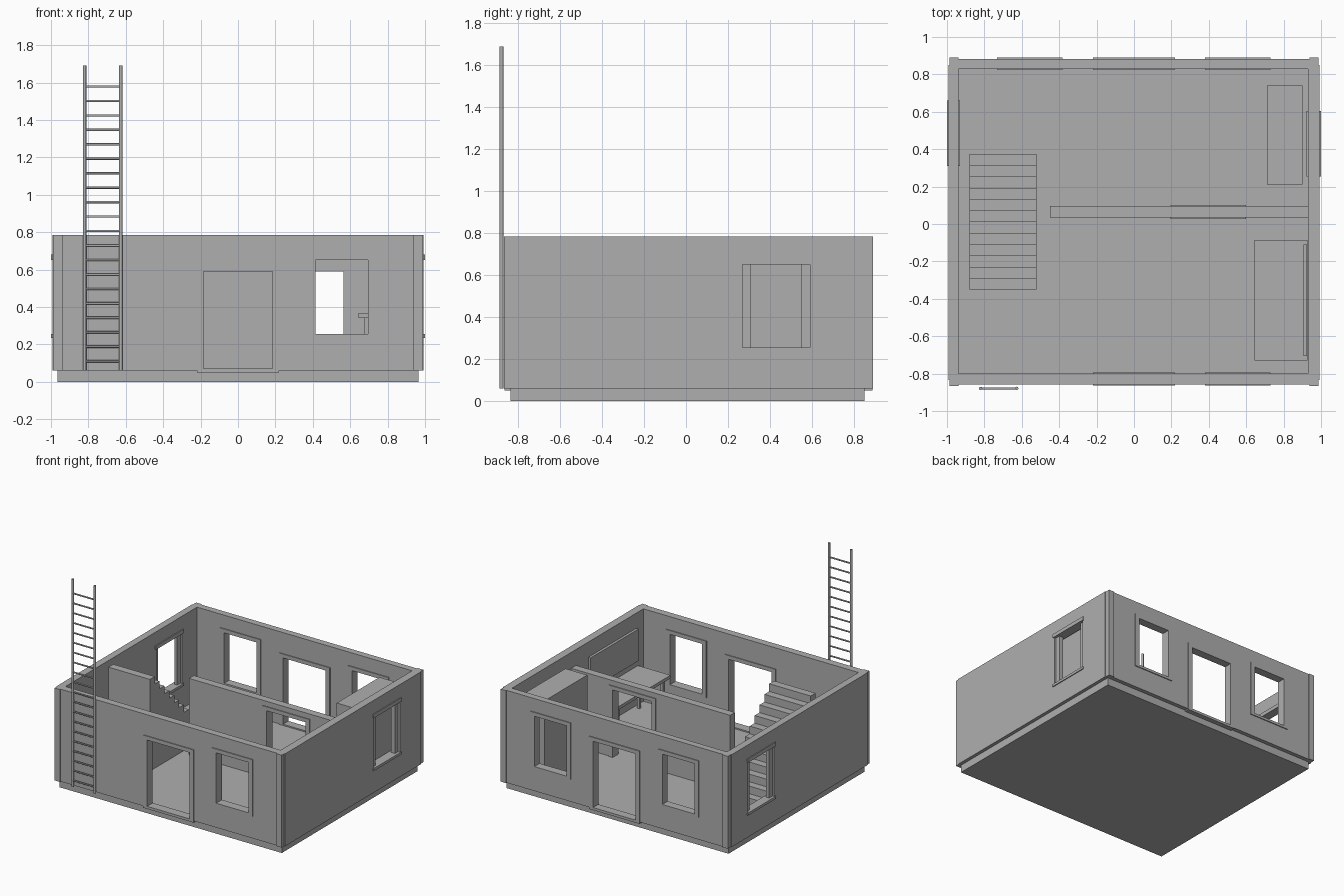
import bpy, bmesh, math
from mathutils import Vector, Matrix

if "Cube" in bpy.data.objects:
    bpy.data.objects.remove(bpy.data.objects["Cube"])

grey = bpy.data.materials.new("plain_grey")
grey.diffuse_color = (0.43, 0.43, 0.43, 1)
grey.use_nodes = True
grey.node_tree.nodes["Principled BSDF"].inputs["Base Color"].default_value = grey.diffuse_color


def finish(name, bm, smooth=False):
    me = bpy.data.meshes.new(name)
    bm.to_mesh(me)
    bm.free()
    me.materials.append(grey)
    ob = bpy.data.objects.new(name, me)
    bpy.context.collection.objects.link(ob)
    if smooth:
        for p in me.polygons:
            p.use_smooth = len(p.vertices) == 4
    return ob


def boxes(name, *items):
    """One object made of boxes, each given as (x0, x1, y0, y1, z0, z1)."""
    bm = bmesh.new()
    for x0, x1, y0, y1, z0, z1 in items:
        m = Matrix.Translation(((x0 + x1) / 2, (y0 + y1) / 2, (z0 + z1) / 2))
        m = m @ Matrix.Diagonal((x1 - x0, y1 - y0, z1 - z0, 1))
        bmesh.ops.create_cube(bm, size=1, matrix=m)
    return finish(name, bm)


def cut(wall, *holes):
    cutter = boxes(wall.name + "_cutter", *holes)
    cutter.hide_render = True
    cutter.hide_viewport = True
    mod = wall.modifiers.new("openings", 'BOOLEAN')
    mod.operation = 'DIFFERENCE'
    mod.solver = 'EXACT'
    mod.object = cutter


FLOOR, TOP = 0.06, 0.785
W0, W1 = 0.255, 0.65          # window opening heights
T = 0.035                     # frame width
LIP = 0.007                   # frame projection

# Foundation slab
boxes("foundation", (-0.965, 0.965, -0.835, 0.85, 0, FLOOR))


def frame(name, a, b, z0, z1, y0, y1, bottom, head=0.03):
    """Opening frame in a wall that runs along x."""
    y0, y1 = y0 - LIP, y1 + LIP
    parts = [(a - T, a, y0, y1, z0, z1), (b, b + T, y0, y1, z0, z1),
             (a - T, b + T, y0, y1, z1, z1 + head)]
    if bottom:
        parts.append((a - T, b + T, y0, y1, z0 - bottom, z0))
    boxes(name, *parts)


def long_wall(name, y0, y1, windows):
    """Front or back wall with a central door and windows at the given centres."""
    wall = boxes(name, (-0.945, 0.945, y0, y1, FLOOR, TOP))
    holes = [(-0.22, 0.22, y0 - 0.1, y1 + 0.1, 0.03, 0.62)]
    frame(name + "_door_frame", -0.185, 0.185, 0.07, 0.59, y0, y1, 0.02)
    for i, c in enumerate(windows):
        holes.append((c - 0.175, c + 0.175, y0 - 0.1, y1 + 0.1, W0 - 0.02, W1 + 0.03))
        frame(f"{name}_window_frame_{i + 1}", c - 0.14, c + 0.14, W0, W1, y0, y1, 0.02)
    cut(wall, *holes)


long_wall("front_wall", -0.857, -0.80, [0.555])
long_wall("back_wall", 0.83, 0.882, [-0.557, 0.555])

# Side walls, each with one window, a lintel, a sill and set-back jambs
for name, x0, x1, c in (("left_wall", -0.992, -0.937, 0.485),
                        ("right_wall", 0.93, 0.992, 0.43)):
    wall = boxes(name, (x0, x1, -0.835, 0.85, FLOOR, TOP))
    cut(wall, (x0 - 0.1, x1 + 0.1, c - 0.16, c + 0.16, W0, W1))
    boxes(name + "_window_trim",
          (x0 - LIP, x1 + LIP, c - 0.175, c + 0.175, W1, W1 + 0.03),
          (x0 - LIP, x1 + LIP, c - 0.175, c + 0.175, W0 - 0.02, W0),
          (x0 + 0.015, x1 - 0.015, c - 0.16, c - 0.12, W0, W1),
          (x0 + 0.015, x1 - 0.015, c + 0.12, c + 0.16, W0, W1))

# Corner posts
boxes("corner_posts", *[(x, x + 0.047, y0, y1, FLOOR, TOP)
                        for x in (-0.986, 0.939)
                        for y0, y1 in ((-0.866, -0.81), (0.84, 0.89))])

# Partition wall with doorway
partition = boxes("partition_wall", (-0.45, 0.93, 0.035, 0.095, FLOOR, 0.66))
cut(partition, (0.195, 0.60, -0.1, 0.2, 0.03, 0.62))
frame("partition_door_frame", 0.23, 0.565, FLOOR, 0.59, 0.035, 0.095, 0)

# Staircase: stepped profile extruded across its width
N, RUN, RISE = 12, 0.0604, (0.78 - FLOOR) / 12
profile = [(0.375, FLOOR)]
for i in range(N):
    y = 0.375 - i * RUN
    z = FLOOR + (i + 1) * RISE
    profile += [(y, z), (y - RUN, z)]
profile.append((0.375 - N * RUN, FLOOR))
bm = bmesh.new()
face = bm.faces.new([bm.verts.new((-0.88, y, z)) for y, z in profile])
ext = bmesh.ops.extrude_face_region(bm, geom=[face])
bmesh.ops.translate(bm, vec=(0.36, 0, 0),
                    verts=[g for g in ext["geom"] if isinstance(g, bmesh.types.BMVert)])
bmesh.ops.recalc_face_normals(bm, faces=bm.faces[:])
finish("staircase", bm)

# Furniture
boxes("tall_cabinet", (0.71, 0.90, 0.21, 0.74, FLOOR, 0.71))
boxes("desk", (0.645, 0.928, -0.73, -0.085, 0.342, 0.367),
      *[(x, x + 0.022, y, y + 0.022, FLOOR, 0.342)
        for x in (0.673, 0.88) for y in (-0.70, -0.137)])
boxes("wall_board", (0.905, 0.925, -0.705, -0.11, 0.42, 0.67))


# Ladder outside the front wall
def rod(bm, p, q, r, sides):
    p, q = Vector(p), Vector(q)
    d = q - p
    m = Matrix.Translation((p + q) / 2) @ d.to_track_quat('Z', 'Y').to_matrix().to_4x4()
    bmesh.ops.create_cone(bm, cap_ends=True, segments=sides, radius1=r, radius2=r,
                          depth=d.length, matrix=m)


LX0, LX1, LY = -0.82, -0.627, -0.879
bm = bmesh.new()
for x in (LX0, LX1):
    rod(bm, (x, LY, FLOOR), (x, LY, 1.69), 0.009, 12)
finish("ladder_rails", bm, True)
bm = bmesh.new()
for i in range(20):
    z = 0.11 + i * 0.0773
    rod(bm, (LX0, LY, z), (LX1, LY, z), 0.006, 10)
finish("ladder_rungs", bm, True)
